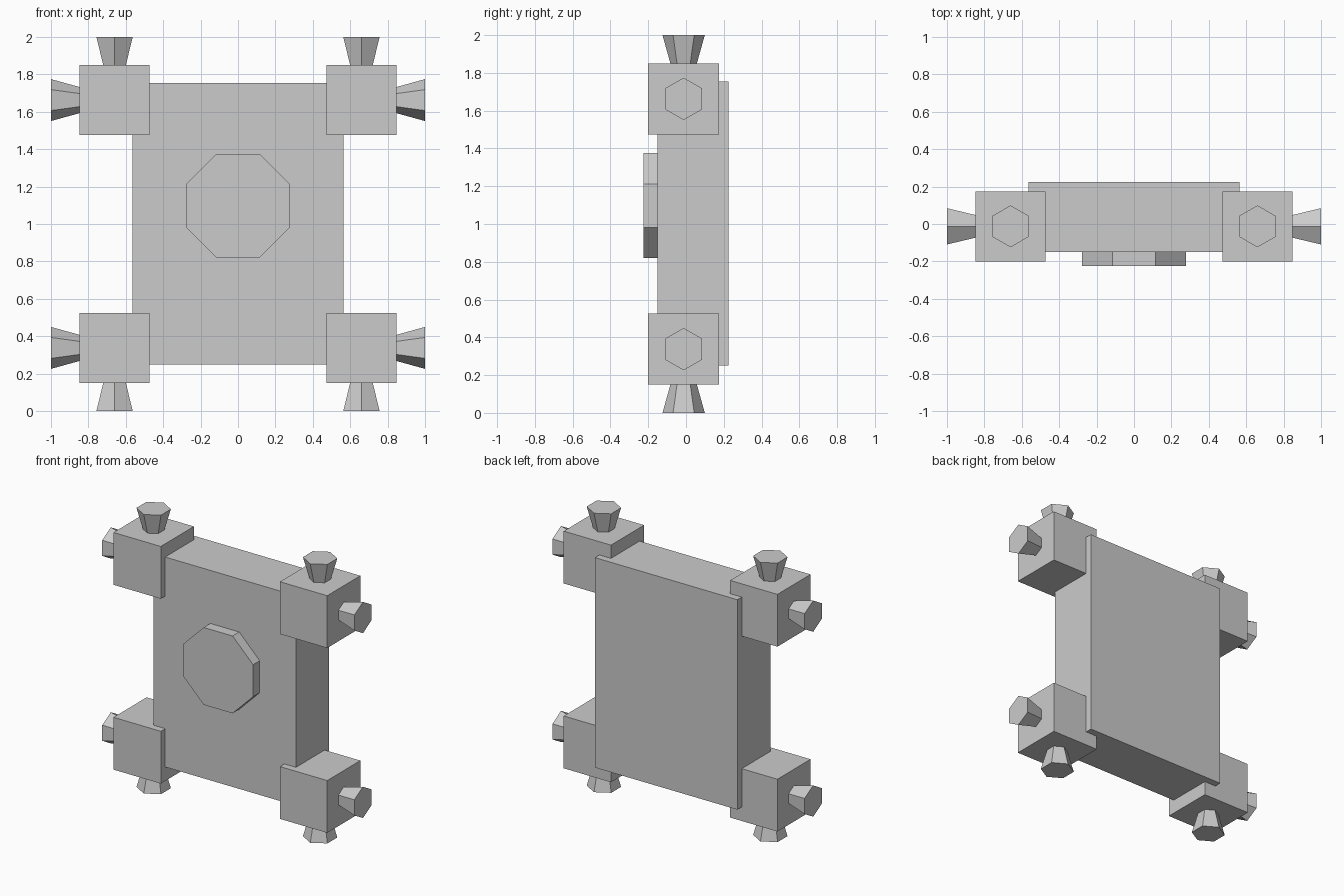
import bpy, bmesh, math
from mathutils import Vector

if "Cube" in bpy.data.objects:
    bpy.data.objects.remove(bpy.data.objects["Cube"])

CY = -0.0125          # depth centre of the corner blocks
BLOCK = 0.375         # corner block edge


def finish(name, bm):
    bmesh.ops.recalc_face_normals(bm, faces=bm.faces)
    mesh = bpy.data.meshes.new(name)
    bm.to_mesh(mesh)
    bm.free()
    obj = bpy.data.objects.new(name, mesh)
    bpy.context.collection.objects.link(obj)
    return obj


def box(name, centre, size):
    bm = bmesh.new()
    bmesh.ops.create_cube(bm, size=1)
    bmesh.ops.scale(bm, vec=size, verts=bm.verts)
    bmesh.ops.translate(bm, vec=centre, verts=bm.verts)
    return finish(name, bm)


def frustum(name, start, axis, up, r1, r2, length, sides, phase=0.0):
    """Tapered prism along axis; at phase 0 one corner points along up."""
    axis, up, start = Vector(axis), Vector(up), Vector(start)
    side = axis.cross(up)
    bm = bmesh.new()
    rings = []
    for r, d in ((r1, 0), (r2, length)):
        ring = []
        for i in range(sides):
            a = phase + math.tau * i / sides
            ring.append(bm.verts.new(start + axis * d + (up * math.cos(a) + side * math.sin(a)) * r))
        rings.append(ring)
        bm.faces.new(ring)
    lo, hi = rings
    for i in range(sides):
        j = (i + 1) % sides
        bm.faces.new((lo[i], lo[j], hi[j], hi[i]))
    return finish(name, bm)


# Main slab
box("panel", (0, 0.0375, 1.0025), (1.13, 0.375, 1.505))

# Octagonal boss on the front, flat side up
frustum("front_boss", (0, -0.15, 1.0975), (0, -1, 0), (0, 0, 1),
        0.30, 0.30, 0.075, 8, math.pi / 8)

# Corner blocks, each with a flared hexagonal knob outward and up/down
for sx, h in ((-1, "left"), (1, "right")):
    for sz, v in ((-1, "lower"), (1, "upper")):
        x, z = sx * 0.66, 1 + sz * 0.6625
        box(f"{v}_{h}_block", (x, CY, z), (BLOCK, BLOCK, BLOCK))
        frustum(f"{v}_{h}_side_knob", (x + sx * BLOCK / 2, CY, z), (sx, 0, 0), (0, 0, 1),
                0.07, 0.112, 0.1525, 6)
        frustum(f"{v}_{h}_end_knob", (x, CY, z + sz * BLOCK / 2), (0, 0, sz), (0, 1, 0),
                0.07, 0.112, 0.15, 6)
